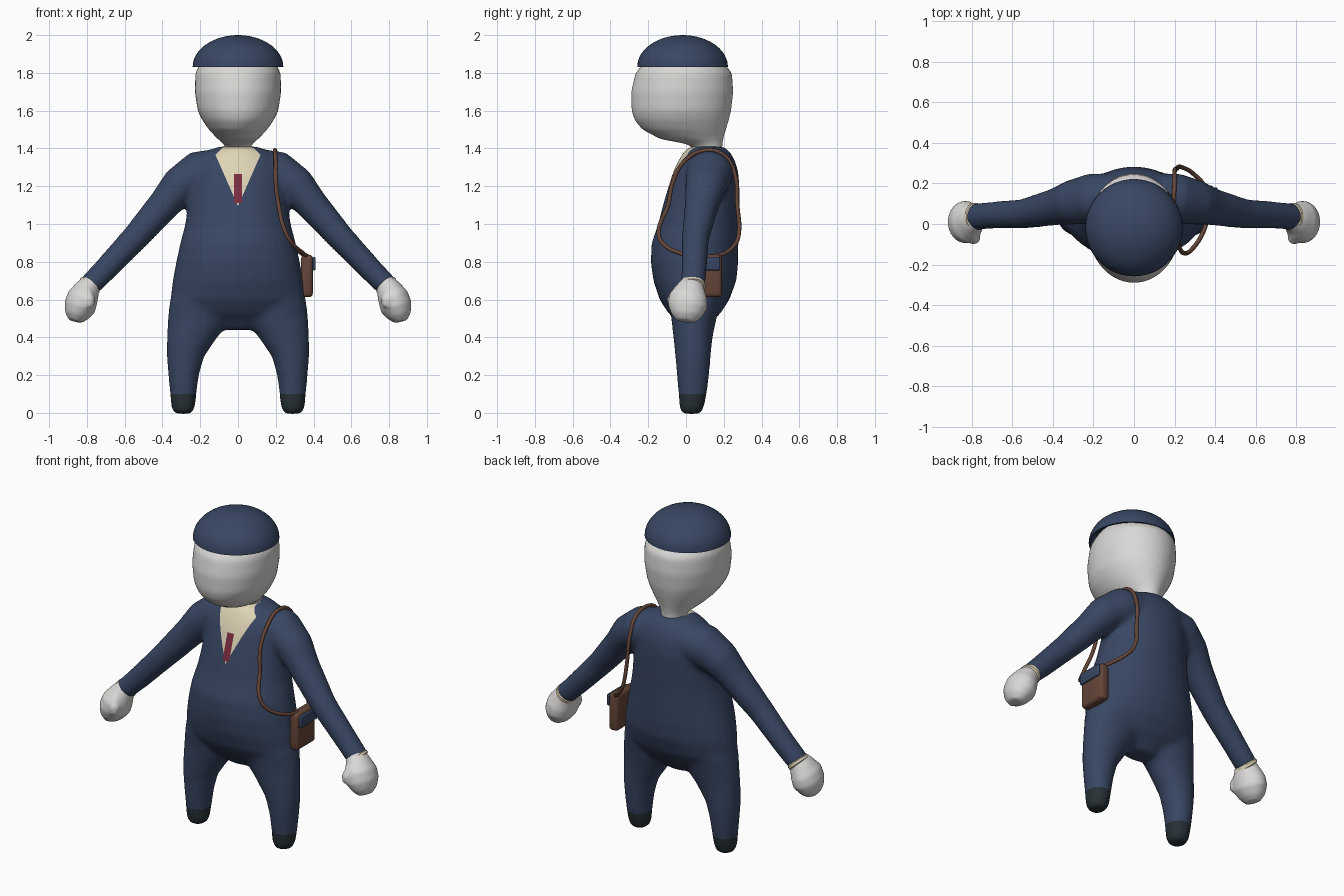
import bpy, bmesh, math
from mathutils import Vector, Matrix

if "Cube" in bpy.data.objects:
    bpy.data.objects.remove(bpy.data.objects["Cube"])


def material(name, rgb):
    m = bpy.data.materials.new(name)
    m.use_nodes = True
    m.diffuse_color = (*rgb, 1)
    m.node_tree.nodes["Principled BSDF"].inputs["Base Color"].default_value = (*rgb, 1)
    return m


NAVY = material("navy cloth", (0.04, 0.062, 0.125))
SKIN = material("pale grey", (0.7, 0.69, 0.67))
CREAM = material("cream shirt", (0.74, 0.66, 0.47))
WINE = material("wine red tie", (0.2, 0.025, 0.05))
BROWN = material("brown leather", (0.13, 0.06, 0.04))
SHOE = material("dark shoe", (0.02, 0.03, 0.036))


def tube(bm, rings, upright=False, side=1, n=28):
    """Loft ellipses; each ring is x, y, z, half width, half depth."""
    pts = [Vector((r[0] * side, r[1], r[2])) for r in rings]
    loops = []
    for i, (c, r) in enumerate(zip(pts, rings)):
        t = Vector((0, 0, 1))
        if not upright:
            t = (pts[min(i + 1, len(pts) - 1)] - pts[max(i - 1, 0)]).normalized()
        u = Vector((0, 1, 0)).cross(t).normalized()
        v = t.cross(u)
        angles = [math.tau * k / n for k in range(n)]
        loops.append([bm.verts.new(c + u * r[3] * math.cos(a) + v * r[4] * math.sin(a))
                      for a in angles])
    for a, b in zip(loops, loops[1:]):
        for k in range(n):
            bm.faces.new((a[k], a[(k + 1) % n], b[(k + 1) % n], b[k]))
    bm.faces.new(loops[0])
    bm.faces.new(loops[-1])


def finish(bm, name, mats):
    bmesh.ops.recalc_face_normals(bm, faces=bm.faces)
    me = bpy.data.meshes.new(name)
    bm.to_mesh(me)
    bm.free()
    for m in mats:
        me.materials.append(m)
    ob = bpy.data.objects.new(name, me)
    bpy.context.collection.objects.link(ob)
    return ob


def smooth(ob, angle=40):
    bpy.ops.object.select_all(action="DESELECT")
    ob.select_set(True)
    bpy.context.view_layer.objects.active = ob
    bpy.ops.object.shade_smooth_by_angle(angle=math.radians(angle))


def blend(ob, voxel=0.014, rounds=12):
    """Fuse overlapping lofts into one soft surface."""
    r = ob.modifiers.new("fuse", "REMESH")
    r.mode, r.voxel_size = "VOXEL", voxel
    s = ob.modifiers.new("soften", "SMOOTH")
    s.factor, s.iterations = 0.5, rounds
    bpy.context.view_layer.update()
    mats = list(ob.data.materials)
    me = bpy.data.meshes.new_from_object(ob.evaluated_get(bpy.context.evaluated_depsgraph_get()))
    ob.modifiers.clear()
    ob.data = me
    me.materials.clear()
    for m in mats:
        me.materials.append(m)
    for p in me.polygons:
        p.material_index = 0


# Suit: torso, legs and arms
bm = bmesh.new()
torso = [(0.045, 0.44, 0.08, 0.06), (0.045, 0.48, 0.2, 0.09), (0.045, 0.53, 0.32, 0.14),
         (0.045, 0.6, 0.358, 0.185), (0.047, 0.7, 0.347, 0.22), (0.045, 0.8, 0.328, 0.232),
         (0.048, 0.9, 0.306, 0.23), (0.065, 1.0, 0.28, 0.213), (0.08, 1.1, 0.265, 0.202),
         (0.095, 1.2, 0.258, 0.188), (0.105, 1.28, 0.25, 0.172), (0.11, 1.34, 0.23, 0.148),
         (0.11, 1.385, 0.17, 0.12), (0.11, 1.41, 0.1, 0.09)]
tube(bm, [(0, *r) for r in torso], True)
leg = [(0.29, 0.03, -0.005, 0.045, 0.05), (0.29, 0.03, 0.03, 0.064, 0.066),
       (0.29, 0.035, 0.1, 0.07, 0.075), (0.288, 0.037, 0.2, 0.081, 0.086),
       (0.278, 0.037, 0.3, 0.1, 0.094), (0.243, 0.037, 0.4, 0.134, 0.104),
       (0.2, 0.042, 0.5, 0.172, 0.12), (0.19, 0.045, 0.6, 0.17, 0.14)]
arm = [(0.1, 0.13, 1.28, 0.12, 0.12), (0.21, 0.125, 1.265, 0.122, 0.125),
       (0.31, 0.105, 1.2, 0.103, 0.11), (0.385, 0.085, 1.11, 0.087, 0.092),
       (0.545, 0.05, 0.927, 0.072, 0.073), (0.7, 0.043, 0.762, 0.064, 0.067),
       (0.79, 0.035, 0.67, 0.06, 0.066)]
for side in (1, -1):
    tube(bm, leg, True, side)
    tube(bm, arm, False, side)
suit = finish(bm, "suit", [NAVY, CREAM, WINE, SHOE])
blend(suit)

# Shirt opening, tie and shoes cut into the suit
bm = bmesh.new()
bm.from_mesh(suit.data)


def cut(co, no, keep):
    fs = [f for f in bm.faces if keep(f.calc_center_median())]
    es = {e for f in fs for e in f.edges}
    vs = {v for f in fs for v in f.verts}
    bmesh.ops.bisect_plane(bm, geom=fs + list(es) + list(vs), plane_co=co, plane_no=no, dist=1e-5)


def chest(c):
    return c.y < 0.12 and c.z > 1.06 and abs(c.x) < 0.2


SLOPE = 0.44
for s in (1, -1):
    cut((0, 0, 1.095), (s, 0, -SLOPE), chest)
    cut((0, 0, 1.485), (s, 0, 1), chest)
    cut((s * 0.022, 0, 0), (1, 0, 0), chest)
for z in (1.11, 1.265):
    cut((0, 0, z), (0, 0, 1), chest)
cut((0, 0, 0.1), (0, 0, 1), lambda c: c.z < 0.2)
for f in bm.faces:
    c = f.calc_center_median()
    if c.z < 0.1:
        f.material_index = 3
    elif chest(c):
        x = abs(c.x)
        if x < 0.022 and 1.11 < c.z < 1.265:
            f.material_index = 2
        elif x < SLOPE * (c.z - 1.095) and x + c.z < 1.485:
            f.material_index = 1
bm.to_mesh(suit.data)
bm.free()
smooth(suit, 60)

# Head and neck
bm = bmesh.new()
head_rings = [(0.115, 1.36, 0.07, 0.08), (0.115, 1.405, 0.068, 0.078), (0.095, 1.425, 0.078, 0.1),
              (0.03, 1.45, 0.108, 0.168), (-0.01, 1.5, 0.155, 0.222), (-0.023, 1.55, 0.19, 0.25),
              (-0.025, 1.6, 0.214, 0.264), (-0.02, 1.7, 0.229, 0.271), (-0.012, 1.8, 0.226, 0.256),
              (-0.012, 1.86, 0.195, 0.205), (-0.012, 1.91, 0.13, 0.13)]
tube(bm, [(0, *r) for r in head_rings], True, 1, 40)
head = finish(bm, "head", [SKIN])
blend(head, 0.014, 8)
smooth(head, 60)

# Domed cap with a slightly recessed underside
bm = bmesh.new()
rings = [(0, -0.018, 1.86, 0.2, 0.2), (0, -0.018, 1.832, 0.23, 0.23)]
for k in range(13):
    a = math.radians(88) * k / 12
    rings.append((0, -0.018, 1.832 + 0.168 * math.sin(a), 0.24 * math.cos(a), 0.24 * math.cos(a)))
tube(bm, rings, True, 1, 48)
smooth(finish(bm, "cap", [NAVY]))

# Hands with thumbs, and shirt cuffs
hand = [(0.77, 0.035, 0.7, 0.048, 0.054), (0.795, 0.025, 0.66, 0.066, 0.076),
        (0.822, 0.012, 0.61, 0.083, 0.104), (0.838, 0.008, 0.56, 0.085, 0.104),
        (0.855, 0.003, 0.515, 0.064, 0.08), (0.862, 0, 0.485, 0.035, 0.05)]
thumb = [(0.8, -0.045, 0.65, 0.025, 0.025), (0.79, -0.068, 0.6, 0.034, 0.034),
         (0.79, -0.07, 0.56, 0.028, 0.028)]
cuff = [(0.774, 0.035, 0.686, 0.054, 0.06), (0.78, 0.035, 0.679, 0.062, 0.069),
        (0.79, 0.035, 0.668, 0.062, 0.069), (0.794, 0.035, 0.664, 0.054, 0.06)]
for side, word in ((1, "left"), (-1, "right")):
    bm = bmesh.new()
    tube(bm, hand, False, side)
    tube(bm, thumb, False, side, 16)
    ob = finish(bm, word + "_hand", [SKIN])
    blend(ob, 0.01, 6)
    smooth(ob, 60)
    bm = bmesh.new()
    tube(bm, cuff, False, side)
    smooth(finish(bm, word + "_cuff", [CREAM]))


# Shoulder bag on the left hip
def box(name, mat, centre, size, bevel):
    bm = bmesh.new()
    bmesh.ops.create_cube(bm, size=1, matrix=Matrix.LocRotScale(Vector(centre), None, Vector(size)))
    bmesh.ops.bevel(bm, geom=bm.edges[:], offset=bevel, segments=3, profile=0.5, affect="EDGES")
    smooth(finish(bm, name, [mat]))


box("bag", BROWN, (0.365, 0.1, 0.725), (0.062, 0.18, 0.225), 0.02)
box("bag_flap", NAVY, (0.403, 0.1, 0.79), (0.016, 0.16, 0.07), 0.006)

# Strap looping over the left shoulder
path = [(0.365, 0.06, 0.83), (0.345, -0.03, 0.845), (0.285, -0.125, 0.9), (0.25, -0.145, 0.96),
        (0.215, -0.095, 1.1), (0.2, -0.07, 1.22), (0.2, -0.01, 1.33), (0.195, 0.1, 1.39),
        (0.2, 0.2, 1.365), (0.2, 0.26, 1.26), (0.21, 0.272, 1.1), (0.235, 0.28, 0.95),
        (0.29, 0.25, 0.88), (0.36, 0.16, 0.83)]
cu = bpy.data.curves.new("bag_strap", "CURVE")
cu.dimensions = "3D"
cu.bevel_depth, cu.bevel_resolution, cu.resolution_u = 0.011, 2, 6
sp = cu.splines.new("BEZIER")
sp.bezier_points.add(len(path) - 1)
for p, co in zip(sp.bezier_points, path):
    p.co = co
    p.handle_left_type = p.handle_right_type = "AUTO"
sp.use_cyclic_u = True
cu.materials.append(BROWN)
strap = bpy.data.objects.new("bag_strap", cu)
bpy.context.collection.objects.link(strap)
